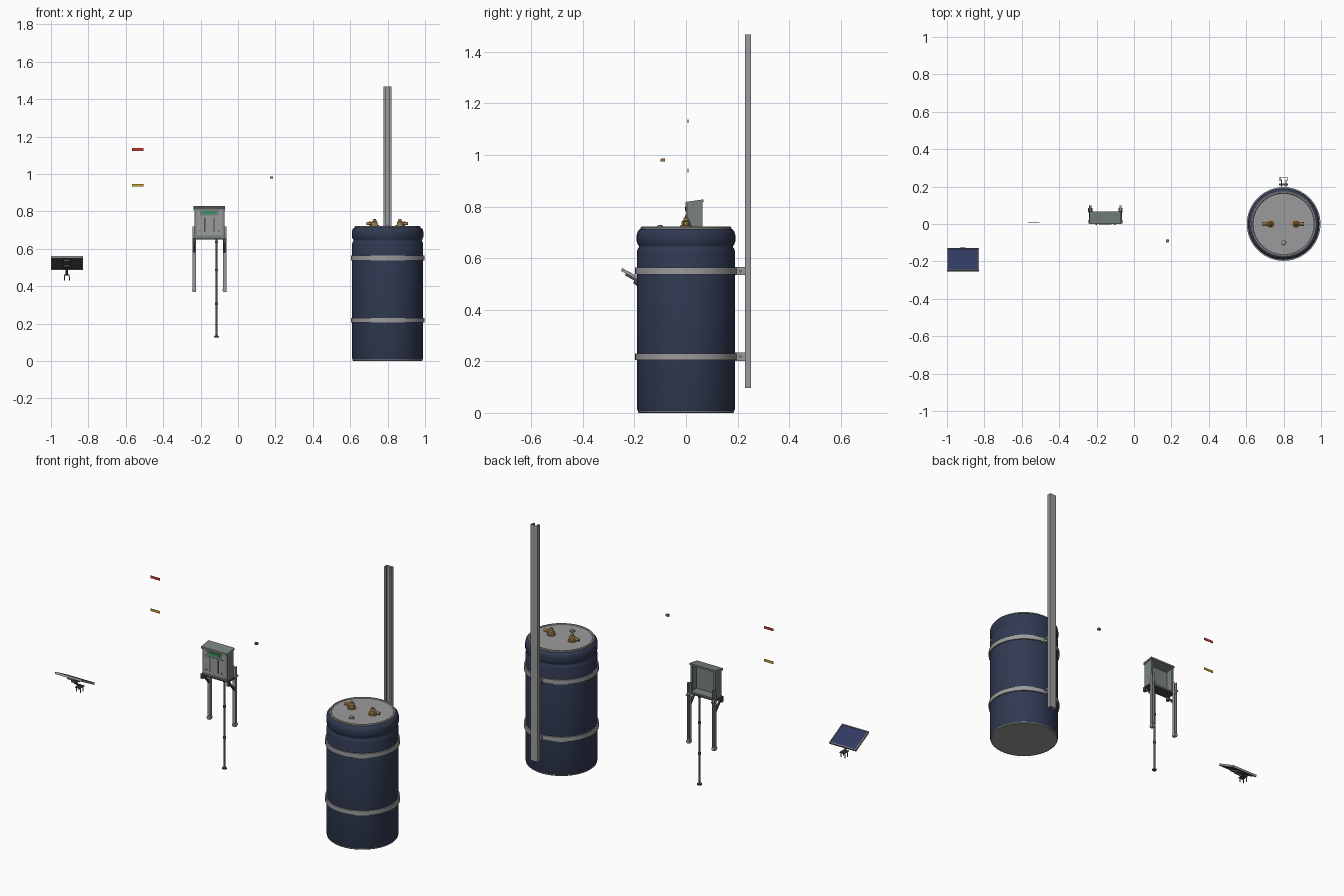
import bpy, bmesh, math
from mathutils import Matrix, Vector

if "Cube" in bpy.data.objects:
    bpy.data.objects.remove(bpy.data.objects["Cube"])


def material(name, rgb):
    m = bpy.data.materials.new(name)
    m.diffuse_color = (*rgb, 1)
    m.use_nodes = True
    m.node_tree.nodes["Principled BSDF"].inputs["Base Color"].default_value = m.diffuse_color
    return m


NAVY = material("navy", (0.030, 0.042, 0.085))
CELL = material("cell_blue", (0.030, 0.042, 0.12))
BRASS = material("brass", (0.36, 0.22, 0.08))
CASE = material("case_grey", (0.19, 0.23, 0.21))
DARK = material("dark_grey", (0.07, 0.07, 0.075))
STEEL = material("steel", (0.33, 0.33, 0.34))
GREEN = material("green", (0.02, 0.32, 0.10))
RED = material("red", (0.65, 0.05, 0.04))
YELLOW = material("yellow", (0.60, 0.40, 0.02))
COPPER = material("copper", (0.40, 0.16, 0.05))


def finish(name, bm, mat, xf=None):
    bmesh.ops.recalc_face_normals(bm, faces=bm.faces)
    if xf is not None:
        bm.transform(xf)
    me = bpy.data.meshes.new(name)
    for f in bm.faces:
        f.smooth = True
    bm.to_mesh(me)
    bm.free()
    me.set_sharp_from_angle(angle=math.radians(35))
    ob = bpy.data.objects.new(name, me)
    bpy.context.collection.objects.link(ob)
    if mat:
        me.materials.append(mat)
    return ob


def box(name, x, y, z, mat=None, xf=None):
    """Box from (min, max) ranges."""
    bm = bmesh.new()
    bmesh.ops.create_cube(bm, size=1)
    for v in bm.verts:
        v.co = [(a + b) / 2 + c * (b - a) for (a, b), c in zip((x, y, z), v.co)]
    return finish(name, bm, mat, xf)


def lathe(name, profile, at, mat=None, n=48, axis=(0, 0, 1)):
    """Spin (radius, height) points around an axis through a point."""
    bm = bmesh.new()
    rings = [[bm.verts.new((r * math.cos(k * math.tau / n), r * math.sin(k * math.tau / n), h))
              for k in range(n)] for r, h in profile]
    for a, b in zip(rings, rings[1:]):
        for k in range(n):
            bm.faces.new((a[k], a[(k + 1) % n], b[(k + 1) % n], b[k]))
    if profile[0] != profile[-1]:
        bm.faces.new(rings[0])
        bm.faces.new(rings[-1])
    rot = Vector((0, 0, 1)).rotation_difference(Vector(axis)).to_matrix().to_4x4()
    return finish(name, bm, mat, Matrix.Translation(at) @ rot)


def rod(name, a, b, r, mat=None, n=16):
    a, b = Vector(a), Vector(b)
    return lathe(name, [(r, 0), (r, (b - a).length)], a, mat, n, (b - a).normalized())


def prism(name, pts, axis, lo, hi, mat=None):
    """Extrude an outline: axis 'z' takes (x, y) points, axis 'x' takes (y, z)."""
    bm = bmesh.new()
    put = (lambda p, h: (p[0], p[1], h)) if axis == 'z' else (lambda p, h: (h, p[0], p[1]))
    f = bm.faces.new([bm.verts.new(put(p, lo)) for p in pts])
    ext = bmesh.ops.extrude_face_region(bm, geom=[f])
    d = Vector(put((0, 0), hi - lo))
    bmesh.ops.translate(bm, vec=d, verts=[v for v in ext['geom'] if isinstance(v, bmesh.types.BMVert)])
    return finish(name, bm, mat)


# Barrel with grey base, necked shoulder and lid
BX = 0.8
lathe("barrel_base", [(0.183, 0), (0.187, 0.004), (0.187, 0.012)], (BX, 0, 0), STEEL, 64)
lathe("barrel_body", [(0.187, 0.008), (0.19, 0.016), (0.19, 0.625), (0.188, 0.634), (0.183, 0.642),
                      (0.183, 0.647), (0.188, 0.655), (0.191, 0.665), (0.191, 0.69), (0.188, 0.703),
                      (0.181, 0.711), (0.172, 0.714)], (BX, 0, 0), NAVY, 64)
lathe("barrel_lid", [(0.176, 0.705), (0.176, 0.718), (0.173, 0.722), (0.166, 0.722),
                     (0.163, 0.718), (0.01, 0.718)], (BX, 0, 0), STEEL, 64)
lathe("lid_plug", [(0.016, 0), (0.016, 0.004), (0.012, 0.005), (0.011, 0.010), (0.004, 0.011)],
      (BX, -0.1, 0.717), STEEL, 24)

# Clamping straps and their post brackets
for i, z in enumerate((0.218, 0.55)):
    lathe(f"strap_{i}", [(0.189, z - .013), (0.197, z - .013), (0.197, z + .013), (0.189, z + .013),
                         (0.189, z - .013)], (BX, 0, 0), STEEL, 64)
    for s in (-1, 1):
        x = BX + s * 0.012
        box(f"strap_ear_{i}", (x - .003, x + .003), (0.185, 0.233), (z - .016, z + .016), STEEL)
    rod(f"strap_bolt_{i}", (BX - .024, 0.212, z), (BX + .024, 0.212, z), 0.006, STEEL, 6)

# Channel post, open toward the barrel
half = [(0.010, 0.237), (0.010, 0.229), (0.021, 0.229), (0.021, 0.252)]
inner = [(0.018, 0.249), (0.018, 0.232), (0.013, 0.232), (0.013, 0.237)]
right = half
outline = right + [(-x, y) for x, y in reversed(half)] + \
    [(-x, y) for x, y in reversed(inner)] + inner
prism("channel_post", [(BX + x, y) for x, y in outline], 'z', 0.097, 1.467, STEEL)

# Brass lid fittings with outward spouts
for s, x in ((-1, 0.73), (1, 0.866)):
    lathe("fitting_body", [(0.023, 0), (0.023, 0.008), (0.017, 0.010), (0.017, 0.024), (0.010, 0.029),
                           (0.009, 0.038), (0.004, 0.042)], (x, 0, 0.718), BRASS, 24)
    rod("fitting_spout", (x, 0, 0.735), (x + s * 0.044, 0, 0.735), 0.008, BRASS, 20)
    rod("fitting_nut", (x + s * .018, 0, 0.735), (x + s * 0.03, 0, 0.735), 0.011, BRASS, 6)

# Control case: open-backed shell with sloped hood
CX = -0.153
side = [(0.006, 0.66), (0.064, 0.66), (0.064, 0.818), (0.006, 0.808)]
for s in (-1, 1):
    x = CX + s * 0.078
    prism("case_side", side, 'x', x - 0.002, x + 0.002, CASE)
box("case_front", (CX - .078, CX + .078), (0.006, 0.012), (0.66, 0.812), CASE)
prism("case_hood", [(-0.001, 0.806), (0.068, 0.818), (0.068, 0.828), (-0.001, 0.818)],
      'x', CX - 0.084, CX + 0.084, CASE)
box("case_floor", (CX - .08, CX + .08), (0.004, 0.066), (0.656, 0.664), CASE)
for s in (-1, 1):
    x = CX + s * 0.073
    box("back_flange", (x - .005, x + .005), (0.06, 0.064), (0.664, 0.815), CASE)

# Case front: cover, display, door and latch strips
box("cover_plate", (CX - .07, CX + .07), (0.002, 0.007), (0.672, 0.805), STEEL)
box("display_frame", (CX - .05, CX + .05), (-0.001, 0.003), (0.778, 0.804), CASE)
box("display", (CX - .034, CX + .034), (-0.003, 0.001), (0.785, 0.800), GREEN)
box("door", (CX - .06, CX + .06), (-0.001, 0.003), (0.682, 0.772), STEEL)
for x in (-0.025, 0.025):
    box("door_strip", (CX + x - .003, CX + x + .003), (-0.003, 0), (0.69, 0.765), DARK)
for x in (-0.05, 0.05):
    rod("door_knob", (CX + x, -0.005, 0.695), (CX + x, 0, 0.695), 0.004, DARK)

# Shelf, legs and diagonal braces under the case
box("shelf", (CX - .088, CX + .088), (0.002, 0.068), (0.650, 0.657), DARK)
for s in (-1, 1):
    x = CX + s * 0.081
    box("leg_web", (x - .009, x + .009), (0.066, 0.069), (0.37, 0.718), STEEL)
    for t in (-1, 1):
        xx = x + t * 0.008
        box("leg_flange", (xx - .0015, xx + .0015), (0.066, 0.082), (0.37, 0.718), STEEL)
    rod("leg_pin", (x, 0.066, 0.655), (x, 0.098, 0.655), 0.006, STEEL)
    rod("leg_foot", (x, 0.062, 0.38), (x, 0.086, 0.38), 0.011, STEEL, 20)
    prism("brace", [(0.006, 0.652), (0.018, 0.652), (0.068, 0.595), (0.068, 0.578)],
          'x', x - 0.005, x + 0.005, DARK)
    box("shelf_tab", (x + s * .002 - .008, x + s * .002 + .008), (0.004, 0.022), (0.628, 0.652), DARK)

# Probe pole with collars and foot
PX = -0.115
rod("probe_pole", (PX, 0.04, 0.13), (PX, 0.04, 0.655), 0.006, DARK)
for z in (0.30, 0.48, 0.63):
    rod("pole_collar", (PX, 0.04, z), (PX, 0.04, z + 0.012), 0.009, DARK)
lathe("pole_foot", [(0.013, 0), (0.013, 0.006), (0.006, 0.012)], (PX, 0.04, 0.125), DARK, 20)

# Solar panel, tilted toward the back
tilt = Matrix.Translation((-0.915, -0.19, 0.524)) @ Matrix.Rotation(math.radians(-28), 4, 'X')
box("panel_back", (-.083, .083), (-.066, .066), (-.004, .003), DARK, tilt)
box("solar_cells", (-.079, .079), (-.062, .062), (.002, .004), CELL, tilt)
for s in (-1, 1):
    fx, fy = s * 0.0825, s * 0.0655
    box("frame_side", (fx - .0025, fx + .0025), (-.068, .068), (-.006, .006), STEEL, tilt)
    box("frame_end", (-.085, .085), (fy - .0025, fy + .0025), (-.006, .006), STEEL, tilt)

# Panel mount arm and U-bolts
box("mount_plate", (-.018, .018), (-.045, .03), (-.014, -.004), DARK, tilt)
rod("mount_pivot", (-0.932, -0.195, 0.507), (-0.898, -0.195, 0.507), 0.008, DARK)
rod("mount_arm", (-0.915, -0.20, 0.508), (-0.915, -0.145, 0.462), 0.006, DARK)
box("clamp_plate", (-0.930, -0.900), (-0.165, -0.125), (0.456, 0.462), DARK)
for i, y in enumerate((-0.155, -0.132)):
    cu = bpy.data.curves.new("u_bolt", 'CURVE')
    cu.dimensions = '3D'
    cu.bevel_depth = 0.0025
    cu.use_fill_caps = True
    sp = cu.splines.new('POLY')
    pts = [(-.013, .43)] + [(-.013 * math.cos(k * math.pi / 10), .45 + .011 * math.sin(k * math.pi / 10))
                            for k in range(11)] + [(.013, .43)]
    sp.points.add(len(pts) - 1)
    for p, (x, z) in zip(sp.points, pts):
        p.co = (-0.915 + x, y, z, 1)
    ob = bpy.data.objects.new(f"u_bolt_{i}", cu)
    cu.materials.append(DARK)
    bpy.context.collection.objects.link(ob)

# Loose marker strips and small sensor
box("red_marker", (-.566, -.506), (0.006, 0.009), (1.124, 1.138), RED)
box("yellow_marker", (-.566, -.506), (0.006, 0.009), (0.933, 0.947), YELLOW)
box("sensor_body", (0.172, 0.188), (-0.095, -0.082), (0.975, 0.986), COPPER)
rod("sensor_tip", (0.18, -0.099, 0.98), (0.18, -0.09, 0.98), 0.005, COPPER)
